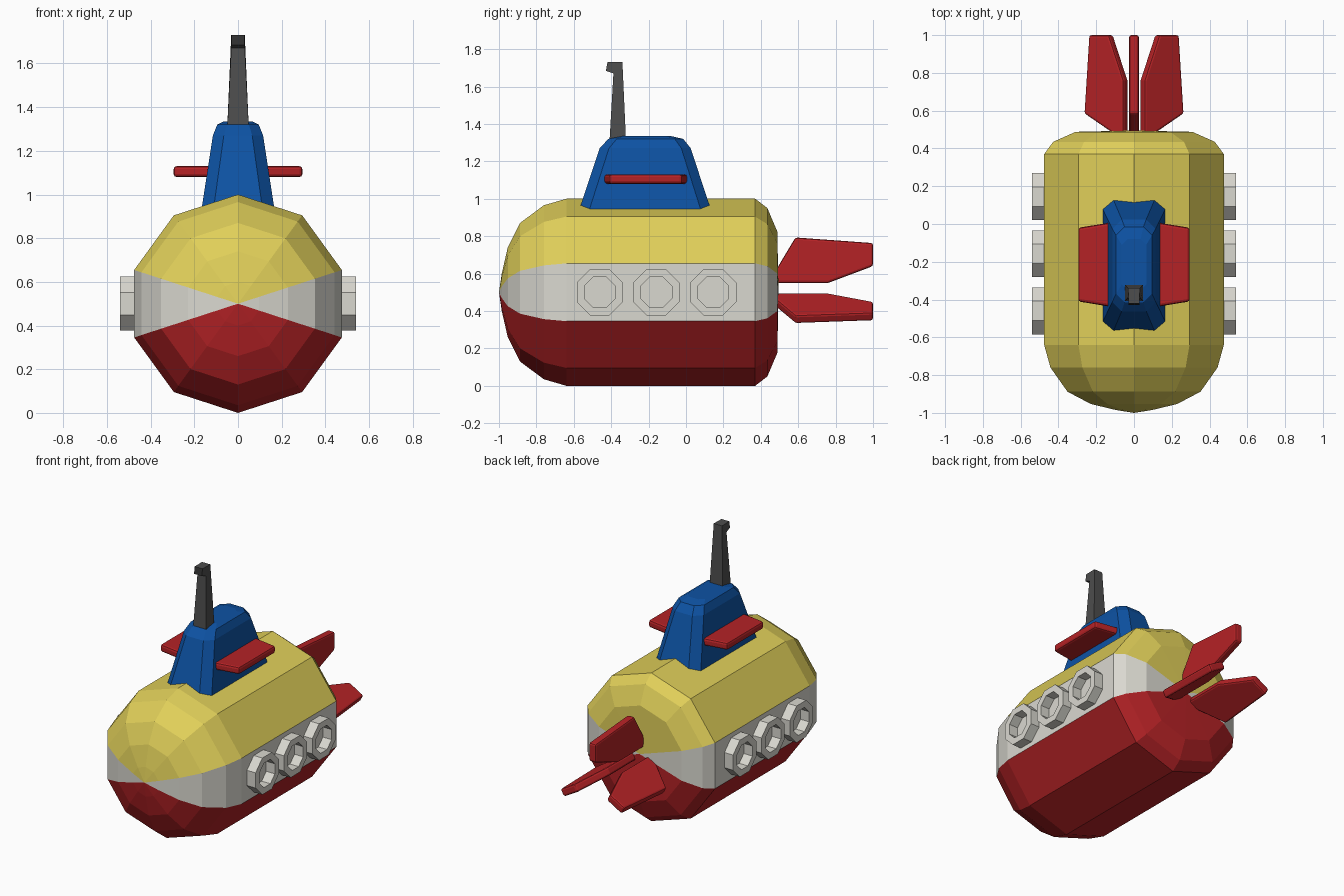
import bpy, bmesh, math
from mathutils import Matrix, Vector

if "Cube" in bpy.data.objects:
    bpy.data.objects.remove(bpy.data.objects["Cube"])


def material(name, rgb):
    m = bpy.data.materials.new(name)
    m.diffuse_color = (*rgb, 1)
    m.use_nodes = True
    m.node_tree.nodes["Principled BSDF"].inputs["Base Color"].default_value = m.diffuse_color
    return m


YELLOW = material("yellow", (0.74, 0.62, 0.10))
WHITE = material("off_white", (0.70, 0.69, 0.63))
RED = material("red", (0.46, 0.016, 0.019))
BLUE = material("blue", (0.004, 0.085, 0.37))
GREY = material("dark_grey", (0.075, 0.075, 0.075))
BLACK = material("lens_black", (0.03, 0.03, 0.03))


def finish(name, bm, mats):
    bmesh.ops.recalc_face_normals(bm, faces=bm.faces[:])
    me = bpy.data.meshes.new(name)
    bm.to_mesh(me)
    bm.free()
    for m in mats:
        me.materials.append(m)
    ob = bpy.data.objects.new(name, me)
    bpy.context.collection.objects.link(ob)
    return ob


def loft(rings, closed=False, caps=True):
    """Skin a list of equal-length point rings."""
    bm = bmesh.new()
    vs = [[bm.verts.new(p) for p in r] for r in rings]
    n = len(rings[0])
    pairs = list(zip(vs, vs[1:])) + ([(vs[-1], vs[0])] if closed else [])
    for a, b in pairs:
        for i in range(n):
            j = (i + 1) % n
            bm.faces.new((a[i], a[j], b[j], b[i]))
    if caps and not closed:
        bm.faces.new(vs[0])
        bm.faces.new(vs[-1])
    return bm


def mirror(ob):
    ob.modifiers.new("mirror", 'MIRROR').use_clip = False


def bevel(ob, width, segments=2):
    b = ob.modifiers.new("bevel", 'BEVEL')
    b.width, b.segments, b.limit_method = width, segments, 'ANGLE'


# Hull: ten-sided lathe along y, coloured by sector direction
profile = [(-0.985, 0.10), (-0.953, 0.24), (-0.888, 0.37), (-0.76, 0.465),
           (-0.64, 0.5), (0.37, 0.5), (0.435, 0.45), (0.488, 0.325)]
bm = loft([[(r * math.sin(i * math.pi / 5), y, 0.5 + r * math.cos(i * math.pi / 5))
            for i in range(10)] for y, r in profile])
caps = [f for f in bm.faces if len(f.verts) == 10]
for f in caps:
    front = f.calc_center_median().y < 0
    tip = bmesh.ops.poke(bm, faces=[f])["verts"][0]
    tip.co.y = -1.0 if front else 0.495
for f in bm.faces:
    c = f.calc_center_median()
    dz = c.z - 0.5
    f.material_index = 1 if abs(dz) < 0.3 * abs(c.x) else (0 if dz > 0 else 2)
finish("hull", bm, [YELLOW, WHITE, RED])


# Conning tower: chamfered rectangle rings
def chamfered(hx, y0, y1, z, c):
    return [(hx, y0 + c, z), (hx, y1 - c, z), (hx - c, y1, z), (c - hx, y1, z),
            (-hx, y1 - c, z), (-hx, y0 + c, z), (c - hx, y0, z), (hx - c, y0, z)]


finish("conning_tower", loft([
    chamfered(0.172, -0.585, 0.147, 0.90, 0.055),
    chamfered(0.115, -0.462, 0.025, 1.27, 0.05),
    chamfered(0.095, -0.415, -0.015, 1.32, 0.045),
    chamfered(0.065, -0.35, -0.08, 1.335, 0.03)]), [BLUE])

# Tower wings: tapered plates on both sides
plan = [(0.08, 0.015), (0.295, -0.02), (0.295, -0.41), (0.08, -0.445)]
wing = finish("tower_wing", loft([[(x, y, z) for x, y in plan]
                                  for z in (1.08, 1.13)]), [RED])
bevel(wing, 0.014)
mirror(wing)

# Three tail fins around the hull axis
fin = [(0.47, 0.05), (0.47, 0.10), (0.585, 0.293), (1.0, 0.263), (1.0, 0.14), (0.76, 0.05)]
for k in range(3):
    bm = loft([[(x, y, r) for y, r in fin] for x in (-0.026, 0.026)])
    bmesh.ops.transform(bm, verts=bm.verts[:], matrix=Matrix.Translation((0, 0, 0.5))
                        @ Matrix.Rotation(k * math.tau / 3, 4, 'Y'))
    bevel(finish(f"tail_fin_{k + 1}", bm, [RED]), 0.012)


# Portholes: octagonal rings, three per side
def octagon(x, y, r):
    return [(x, y + r * math.cos(a), 0.5 + r * math.sin(a))
            for a in (math.pi / 8 + i * math.pi / 4 for i in range(8))]


for k, y in enumerate((-0.46, -0.158, 0.145)):
    mirror(finish(f"porthole_{k + 1}", loft([
        octagon(0.46, y, 0.134), octagon(0.54, y, 0.134),
        octagon(0.54, y, 0.089), octagon(0.46, y, 0.089)], closed=True), [WHITE]))

# Periscope: tapered mast bending forward into a small head with a lens
def rect(hx, y0, z0, y1, z1):
    return [(-hx, y0, z0), (hx, y0, z0), (hx, y1, z1), (-hx, y1, z1)]


bm = loft([rect(0.05, -0.41, 1.29, -0.32, 1.29),
           rect(0.031, -0.388, 1.67, -0.34, 1.73),
           rect(0.029, -0.428, 1.684, -0.42, 1.73)])
lens = min(bm.faces, key=lambda f: f.calc_center_median().y)
bmesh.ops.inset_individual(bm, faces=[lens], thickness=0.008, depth=-0.006)
lens.material_index = 1
finish("periscope", bm, [GREY, BLACK])
